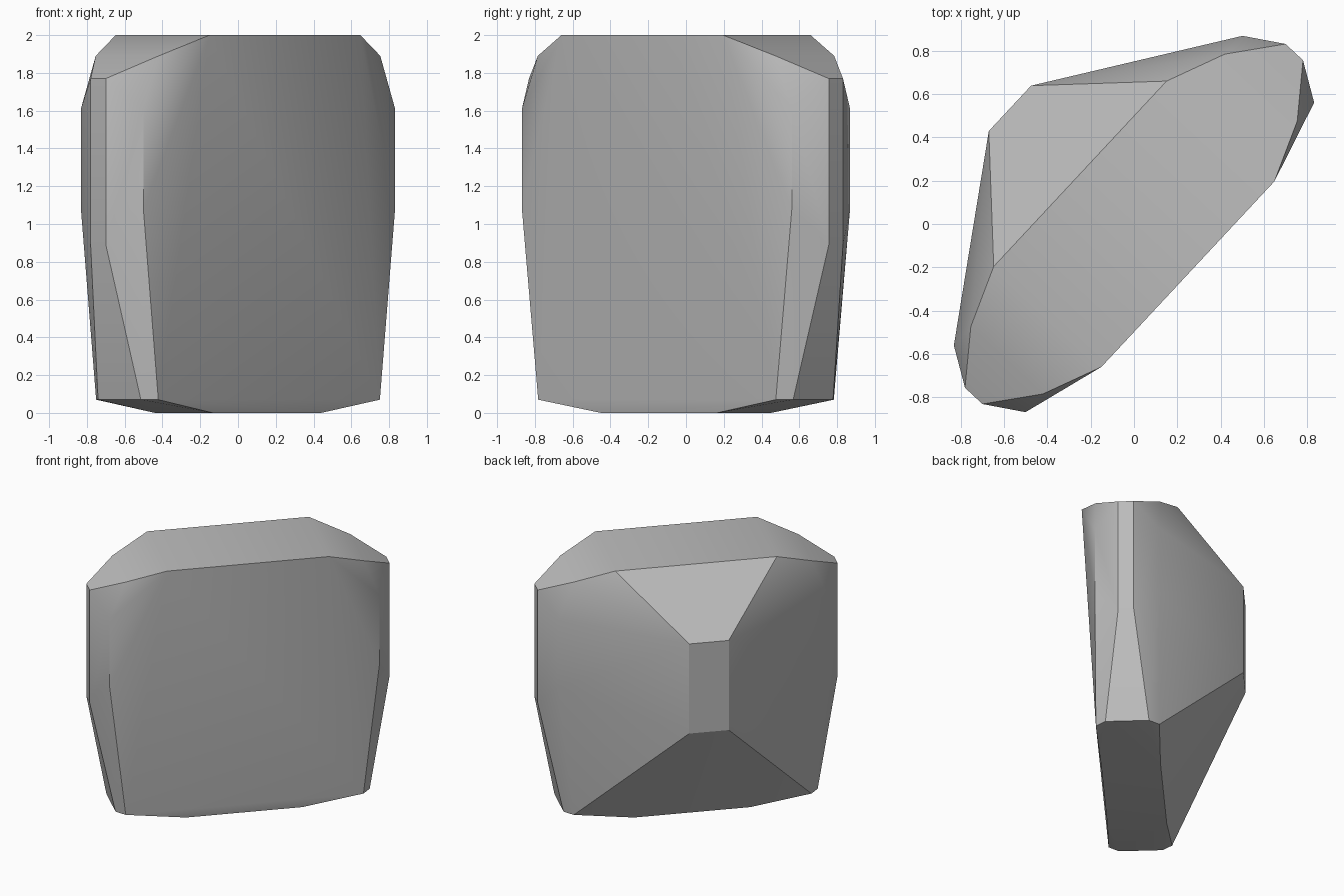
import bpy, bmesh, math

cube = bpy.data.objects.get("Cube")
if cube:
    bpy.data.objects.remove(cube, do_unlink=True)

stone = bpy.data.materials.new("stone grey")
stone.use_nodes = True
colour = (0.5, 0.5, 0.5, 1)
stone.diffuse_color = colour
stone.node_tree.nodes["Principled BSDF"].inputs["Base Color"].default_value = colour

# Corners of one half: along the length, across the thickness, height.
# These repeat on both faces of the block.
both_faces = [
    (0.585, 0.34, 2.0), (0.86, 0.228, 1.89),        # top rim
    (1.085, 0.055, 1.77), (1.085, 0.055, 0.89),     # end strip
    (0.977, 0.226, 1.61), (0.977, 0.226, 1.08),     # chamfered side edges
    (0.92, 0.155, 0.07), (0.86, 0.225, 0.07),       # lower rim
    (0.42, 0.21, 0.0),                              # base
]
# The ridge that swells out of the back only.
back_ridge = [(0.143, 0.783, 1.59), (0.143, 0.783, 0.89)]

# Wrap a faceted skin around the mirrored corners.
bm = bmesh.new()
for side in (1, -1):
    for u, v, z in both_faces:
        for face in (1, -1):
            bm.verts.new((side * u, face * v, z))
    for u, v, z in back_ridge:
        bm.verts.new((side * u, v, z))
hull = bmesh.ops.convex_hull(bm, input=bm.verts[:])
loose = {g for g in hull["geom_interior"] + hull["geom_unused"]
         if isinstance(g, bmesh.types.BMVert)}
bmesh.ops.delete(bm, geom=list(loose), context="VERTS")
bmesh.ops.dissolve_limit(bm, angle_limit=math.radians(1),
                         verts=bm.verts[:], edges=bm.edges[:])

# Turn the block to its diagonal stance.
turn = math.radians(47)
for vert in bm.verts:
    x, y, z = vert.co
    vert.co = (x * math.cos(turn) - y * math.sin(turn),
               x * math.sin(turn) + y * math.cos(turn), z)
bmesh.ops.recalc_face_normals(bm, faces=bm.faces[:])

mesh = bpy.data.meshes.new("boulder")
bm.to_mesh(mesh)
bm.free()
mesh.materials.append(stone)
boulder = bpy.data.objects.new("boulder", mesh)
bpy.context.collection.objects.link(boulder)

# Soften shallow edges, keep the crisp ones.
bpy.ops.object.select_all(action="DESELECT")
boulder.select_set(True)
bpy.context.view_layer.objects.active = boulder
bpy.ops.object.shade_smooth_by_angle(angle=math.radians(30))
